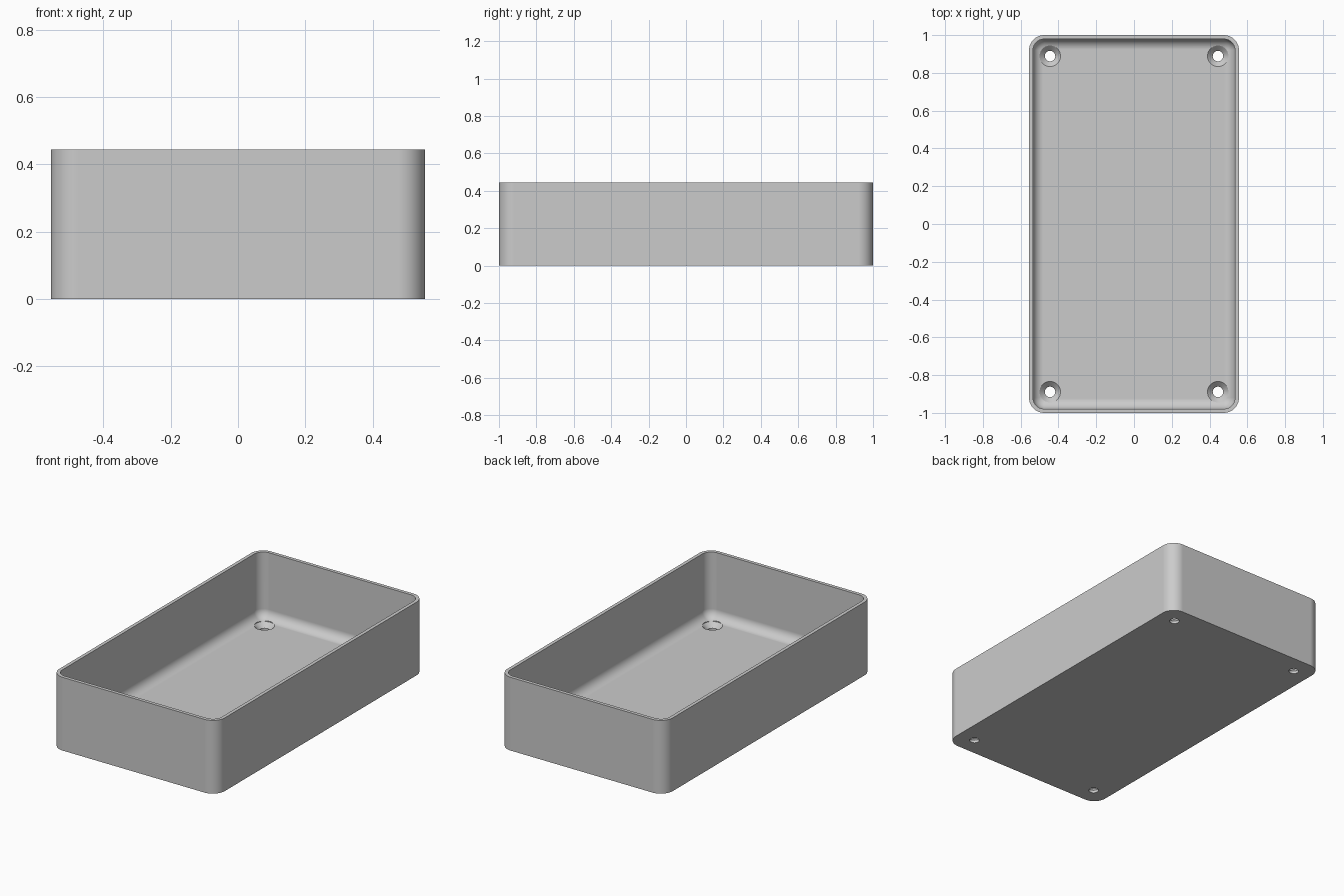
import bpy
import bmesh
from math import sin, cos, pi

cube = bpy.data.objects.get("Cube")
if cube:
    bpy.data.objects.remove(cube, do_unlink=True)

# Main dimensions
HALF_X, HALF_Y, HEIGHT = 0.5556, 1.0, 0.4444
CORNER, WALL, FLOOR, FILLET = 0.08, 0.021, 0.0444, 0.056
HOLE, SINK, HOLE_INSET = 0.0278, 0.0556, 0.111

grey = bpy.data.materials.new("light grey")
grey.use_nodes = True
grey.diffuse_color = (0.6, 0.6, 0.6, 1)
bsdf = grey.node_tree.nodes["Principled BSDF"]
bsdf.inputs["Base Color"].default_value = grey.diffuse_color
bsdf.inputs["Roughness"].default_value = 0.6


def rounded_rect(inset, z, steps=10):
    """Ring of points around the box outline, moved inwards by inset."""
    r = CORNER - inset
    ring = []
    for i, (sx, sy) in enumerate(((1, 1), (-1, 1), (-1, -1), (1, -1))):
        for k in range(steps + 1):
            a = (i + k / steps) * pi / 2
            ring.append((sx * (HALF_X - CORNER) + r * cos(a),
                         sy * (HALF_Y - CORNER) + r * sin(a), z))
    return ring


def circle(x, y, r, z, n=40):
    return [(x + r * cos(2 * pi * k / n), y + r * sin(2 * pi * k / n), z)
            for k in range(n)]


def loft(name, rings):
    """Skin rings into a closed solid with a cap at each end."""
    bm = bmesh.new()
    loops = [[bm.verts.new(p) for p in ring] for ring in rings]
    for a, b in zip(loops, loops[1:]):
        for k in range(len(a)):
            j = (k + 1) % len(a)
            bm.faces.new((a[k], a[j], b[j], b[k]))
    bm.faces.new(loops[0][::-1])
    bm.faces.new(loops[-1])
    bmesh.ops.recalc_face_normals(bm, faces=bm.faces)
    mesh = bpy.data.meshes.new(name)
    bm.to_mesh(mesh)
    bm.free()
    mesh.materials.append(grey)
    obj = bpy.data.objects.new(name, mesh)
    bpy.context.collection.objects.link(obj)
    return obj


# Open tray: outer wall, rim, inner wall, then a rounded fillet to the floor
rings = [rounded_rect(0, 0), rounded_rect(0, HEIGHT), rounded_rect(WALL, HEIGHT)]
for k in range(11):
    a = k / 10 * pi / 2
    rings.append(rounded_rect(WALL + FILLET * (1 - cos(a)),
                              FLOOR + FILLET * (1 - sin(a))))
tray = loft("tray", rings)
bpy.context.view_layer.objects.active = tray
tray.select_set(True)

# Countersunk screw holes in the four floor corners
for sx in (-1, 1):
    for sy in (-1, 1):
        x, y = sx * (HALF_X - HOLE_INSET), sy * (HALF_Y - HOLE_INSET)
        profile = ((HOLE, -0.05), (HOLE, FLOOR - (SINK - HOLE)),
                   (SINK, FLOOR), (SINK, 0.2))
        cutter = loft("screw_hole_cutter", [circle(x, y, r, z) for r, z in profile])
        cutter.hide_render = True
        cut = tray.modifiers.new("screw hole", "BOOLEAN")
        cut.operation, cut.solver, cut.object = "DIFFERENCE", "EXACT", cutter
        bpy.ops.object.modifier_apply(modifier=cut.name)
        bpy.data.objects.remove(cutter, do_unlink=True)

# Smooth rounded areas, flat large faces
bpy.ops.object.shade_smooth_by_angle(angle=pi / 6)
weighted = tray.modifiers.new("weighted normals", "WEIGHTED_NORMAL")
weighted.keep_sharp = True
